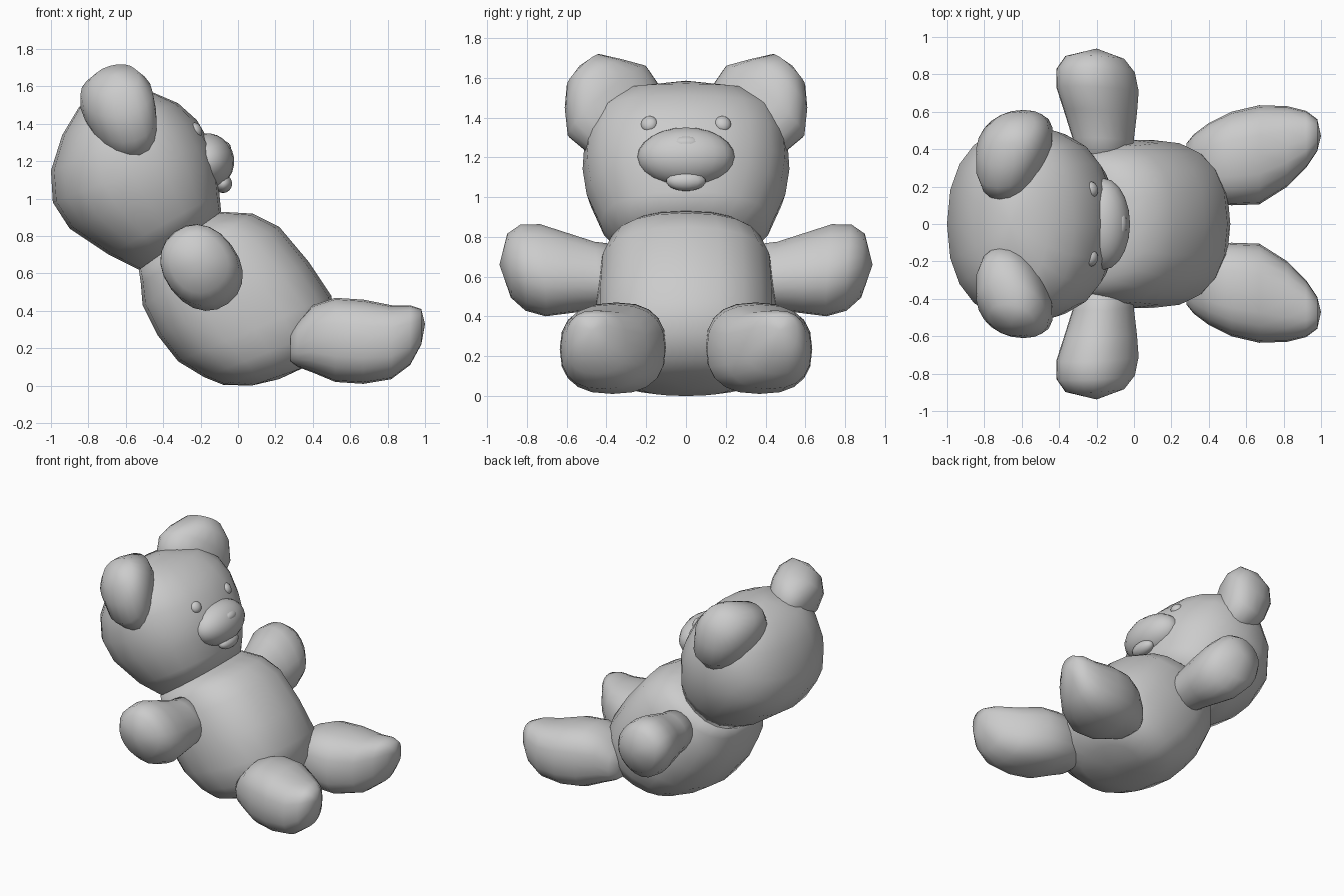
import bpy, bmesh, math
from mathutils import Vector, Matrix

if "Cube" in bpy.data.objects:
    bpy.data.objects.remove(bpy.data.objects["Cube"])


def finish(bm, name, mirror):
    bmesh.ops.recalc_face_normals(bm, faces=bm.faces)
    for f in bm.faces:
        f.smooth = True
    me = bpy.data.meshes.new(name)
    bm.to_mesh(me)
    bm.free()
    ob = bpy.data.objects.new(name, me)
    bpy.context.collection.objects.link(ob)
    if mirror:
        m = ob.modifiers.new("mirror", 'MIRROR')
        m.use_axis = (False, True, False)
        m.use_mirror_merge = False
    return ob


def loft(name, sections, tip, mirror=False, n=20, e=0.88):
    """Skin rounded rings (centre, half axis u, half axis v), closed at a tip point."""
    bm = bmesh.new()
    rings = []
    for c, u, v in sections:
        ring = []
        for i in range(n):
            a = 2 * math.pi * i / n
            ca, sa = math.cos(a), math.sin(a)
            p = Vector(c) + Vector(u) * math.copysign(abs(ca) ** e, ca) \
                + Vector(v) * math.copysign(abs(sa) ** e, sa)
            ring.append(bm.verts.new(p))
        rings.append(ring)
    for r, s in zip(rings, rings[1:]):
        for i in range(n):
            j = (i + 1) % n
            bm.faces.new((r[i], r[j], s[j], s[i]))
    for ring, point in ((rings[0], Vector(sections[0][0])), (rings[-1], Vector(tip))):
        t = bm.verts.new(point)
        for i in range(n):
            bm.faces.new((ring[i], ring[(i + 1) % n], t))
    return finish(bm, name, mirror)


def slices(rows):
    """Back point, front point (x, z) and half width -> loft sections."""
    return [(((xb + xf) / 2, 0, (zb + zf) / 2),
             ((xf - xb) / 2, 0, (zf - zb) / 2), (0, w, 0))
            for xb, zb, xf, zf, w in rows]


def ellipsoid(name, centre, radii, pitch=0, yaw=0, mirror=False, seg=20):
    bm = bmesh.new()
    mat = (Matrix.Translation(centre) @ Matrix.Rotation(math.radians(yaw), 4, 'Z')
           @ Matrix.Rotation(math.radians(pitch), 4, 'Y') @ Matrix.Diagonal((*radii, 1)))
    bmesh.ops.create_uvsphere(bm, u_segments=seg, v_segments=seg // 2 + 2, radius=1, matrix=mat)
    return finish(bm, name, mirror)


# torso, from neck down
loft("body", slices([
    (-.53, .62, -.09, .93, .34), (-.52, .55, .08, .92, .39), (-.51, .43, .22, .85, .435),
    (-.43, .27, .38, .66, .45), (-.32, .13, .50, .48, .45), (-.18, .045, .515, .32, .42),
    (-.08, .005, .46, .18, .36), (.07, .0, .36, .10, .23)]), (.22, 0, .035), e=.83)

# head, from neck up
loft("head", slices([
    (-.53, .62, -.09, .93, .34), (-.69, .70, -.10, 1.03, .43), (-.90, .84, -.11, 1.19, .50),
    (-.99, .98, -.15, 1.30, .52), (-1.0, 1.15, -.22, 1.42, .51), (-.94, 1.34, -.32, 1.51, .46),
    (-.85, 1.49, -.46, 1.57, .34)]), (-.66, 0, 1.585))

# arms, from shoulder outwards, oval section leaning back
loft("arms", [((x, y, z), (.6 * a, -.07 * a, -.8 * a), (.8 * b, 0, .6 * b)) for y, x, z, a, b in [
    (.30, -.17, .60, .16, .14), (.45, -.165, .605, .175, .15), (.60, -.18, .62, .21, .18),
    (.72, -.195, .632, .24, .20), (.82, -.205, .645, .22, .195), (.89, -.21, .655, .16, .15)]],
    (-.20, .938, .66), mirror=True, e=.92)

# legs, from hip to foot
loft("legs", [((x, (a + b) / 2, (c + d) / 2), (0, (b - a) / 2, 0), (0, 0, (d - c) / 2))
              for x, a, b, c, d in [
    (.28, .22, .43, .13, .29), (.32, .16, .48, .10, .34), (.40, .12, .54, .07, .43),
    (.52, .10, .60, .02, .47), (.67, .105, .635, .01, .46), (.82, .20, .63, .035, .43),
    (.92, .30, .605, .11, .43), (.98, .39, .56, .22, .41)]],
    (1.0, .47, .33), mirror=True, e=.8)

# ears, from the head outwards
loft("ears", [
    ((-.61, .25, 1.32), (.08, .15, -.13), (.13, 0, .045)),
    ((-.625, .32, 1.40), (.10, .18, -.17), (.155, 0, .05)),
    ((-.64, .395, 1.48), (.09, .20, -.17), (.18, 0, .055)),
    ((-.65, .46, 1.565), (.06, .15, -.115), (.18, 0, .05)),
    ((-.655, .515, 1.635), (.03, .085, -.075), (.12, 0, .035))],
    (-.66, .535, 1.66), mirror=True, e=.92)

# face
ellipsoid("muzzle", (-.165, 0, 1.20), (.145, .245, .15), pitch=-8)
ellipsoid("nose", (-.07, 0, 1.275), (.03, .07, .035), pitch=-45, seg=12)
ellipsoid("lower_lip", (-.08, 0, 1.08), (.05, .10, .05), seg=14)
ellipsoid("eyes", (-.227, .185, 1.367), (.032, .043, .043), pitch=-30, yaw=20, mirror=True, seg=14)
